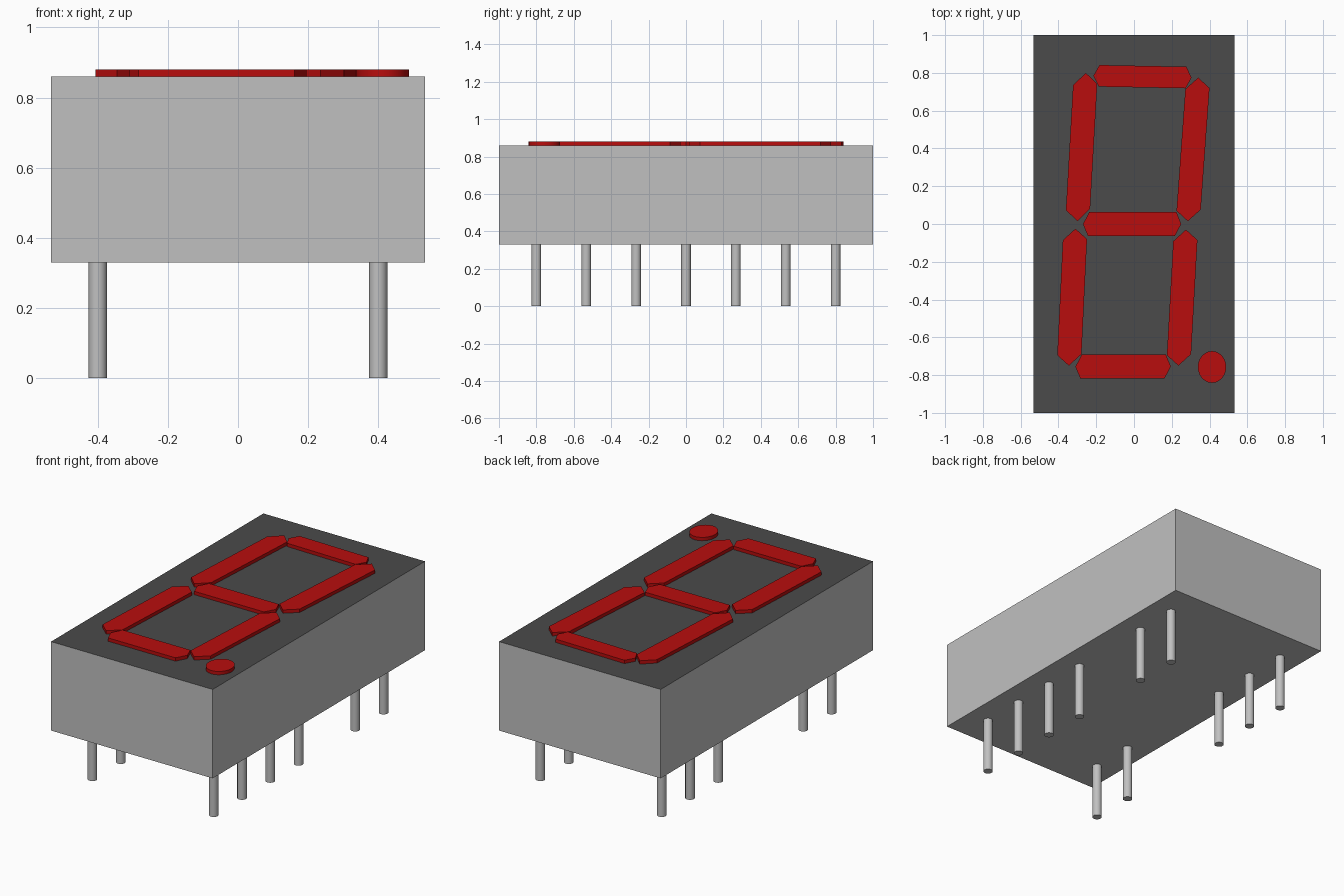
import bpy
import bmesh
import math
from mathutils import Vector

default_cube = bpy.data.objects.get("Cube")
if default_cube:
    bpy.data.objects.remove(default_cube, do_unlink=True)


def make_material(name, rgb):
    material = bpy.data.materials.new(name)
    material.use_nodes = True
    colour = (*rgb, 1.0)
    material.diffuse_color = colour
    material.node_tree.nodes["Principled BSDF"].inputs["Base Color"].default_value = colour
    return material


grey = make_material("light grey", (0.53, 0.53, 0.53))
dark = make_material("dark grey", (0.07, 0.07, 0.07))
red = make_material("red", (0.48, 0.004, 0.004))

BODY_BOTTOM, BODY_TOP, FACE_TOP = 0.33, 0.86, 0.88
HALF_WIDTH, HALF_LENGTH = 0.533, 1.0


def prism(name, outline, bottom, top, materials):
    """Extrude a flat outline upwards into a closed solid."""
    bm = bmesh.new()
    base = bm.faces.new([bm.verts.new((x, y, bottom)) for x, y in outline])
    extruded = bmesh.ops.extrude_face_region(bm, geom=[base], use_keep_orig=True)
    moved = [v for v in extruded["geom"] if isinstance(v, bmesh.types.BMVert)]
    bmesh.ops.translate(bm, verts=moved, vec=(0, 0, top - bottom))
    bmesh.ops.recalc_face_normals(bm, faces=bm.faces)
    mesh = bpy.data.meshes.new(name)
    bm.to_mesh(mesh)
    bm.free()
    for material in materials:
        mesh.materials.append(material)
    obj = bpy.data.objects.new(name, mesh)
    bpy.context.collection.objects.link(obj)
    return obj


def smooth(obj):
    bpy.ops.object.select_all(action="DESELECT")
    obj.select_set(True)
    bpy.context.view_layer.objects.active = obj
    bpy.ops.object.shade_smooth_by_angle(angle=math.radians(40))


def ellipse(cx, cy, rx, ry, sides):
    angles = [math.tau * i / sides for i in range(sides)]
    return [(cx + rx * math.cos(a), cy + ry * math.sin(a)) for a in angles]


def segment(name, start, end, across, point):
    """Bar with pointed ends, running from one tip to the other."""
    start, end, across = Vector(start), Vector(end), Vector(across)
    step = (end - start).normalized() * point
    outline = [start, start + step + across, end - step + across,
               end, end - step - across, start + step - across]
    prism(name, outline, BODY_TOP, FACE_TOP, [red])


# Housing with a dark upper face
w, l = HALF_WIDTH, HALF_LENGTH
body = prism("housing", [(-w, -l), (w, -l), (w, l), (-w, l)],
             BODY_BOTTOM, BODY_TOP, [grey, dark])
for face in body.data.polygons:
    face.material_index = 1 if face.normal.z > 0.5 else 0

# Slanted display segments
flat = (0.004, 0.064)
upright = (0.064, 0.003)
segment("top_segment", (-0.215, 0.785), (0.305, 0.775), (0.002, 0.057), 0.03)
segment("middle_segment", (-0.27, 0), (0.25, 0), flat, 0.03)
segment("bottom_segment", (-0.31, -0.755), (0.195, -0.755), flat, 0.03)
segment("upper_left_segment", (-0.255, 0.80), (-0.30, 0.015), upright, 0.062)
segment("upper_right_segment", (0.34, 0.775), (0.285, 0.015), upright, 0.058)
segment("lower_left_segment", (-0.31, -0.025), (-0.345, -0.75), upright, 0.058)
segment("lower_right_segment", (0.275, -0.03), (0.235, -0.75), upright, 0.058)

# Decimal point
smooth(prism("decimal_point", ellipse(0.413, -0.757, 0.075, 0.084, 24),
             BODY_TOP, FACE_TOP, [red]))

# Two rows of pins, with gaps where a pin is left out
PITCH = 0.8 / 3
for side, x, gaps in (("right", 0.4, {1}), ("left", -0.4, {-1, 0})):
    for slot in range(-3, 4):
        if slot not in gaps:
            pin = prism(f"{side}_pin_{slot + 4}", ellipse(x, slot * PITCH, 0.026, 0.026, 24),
                        0, BODY_BOTTOM, [grey])
            smooth(pin)
